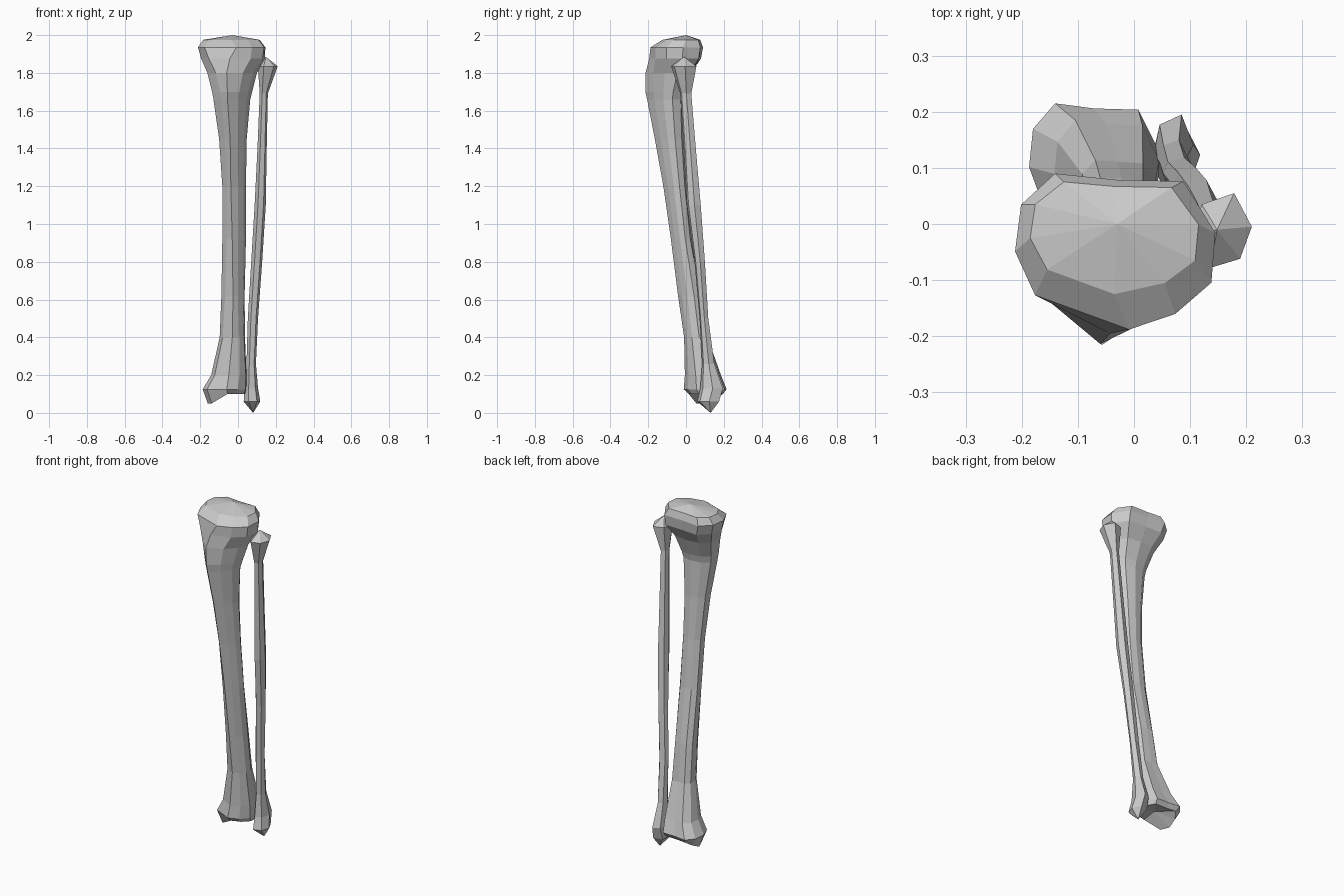
import bpy, bmesh
from mathutils import Vector

# Unit cross-sections, counter-clockwise from the front ridge
ROUND = [(.5, 0), (.8, .1), (.98, .3), (1, .62), (.84, .95),
         (.5, .96), (.2, 1), (.03, .8), (0, .5), (.1, .22)]
TRI = [(.5, 0), (.68, .2), (.9, .45), (1, .7), (.85, .93),
       (.55, 1), (.25, .95), (.04, .78), (0, .5), (.2, .2)]
HEX = [(.3, 0), (.8, .12), (1, .55), (.7, 1), (.15, .85), (0, .4)]


def section(z, x0, x1, y0, y1, ridge=.5, tri=0, shape=None):
    pts = []
    for i in range(len(shape or ROUND)):
        if shape:
            u, v = shape[i]
        else:
            u = ROUND[i][0] * (1 - tri) + TRI[i][0] * tri
            v = ROUND[i][1] * (1 - tri) + TRI[i][1] * tri
            if i == 0:
                u = ridge
        pts.append(Vector((x0 + (x1 - x0) * u, y0 + (y1 - y0) * v, z)))
    return pts


def loft(name, rings, top, bottom):
    """Skin rings listed from top to bottom and close both ends on a point."""
    bm = bmesh.new()
    loops = [[bm.verts.new(p) for p in r] for r in rings]
    n = len(loops[0])
    for a, b in zip(loops, loops[1:]):
        for i in range(n):
            j = (i + 1) % n
            bm.faces.new((a[i], b[i], b[j], a[j]))
    for loop, tip in ((loops[0], top), (loops[-1], bottom)):
        v = bm.verts.new(tip)
        for i in range(n):
            bm.faces.new((loop[i], loop[(i + 1) % n], v))
    bmesh.ops.recalc_face_normals(bm, faces=bm.faces)
    me = bpy.data.meshes.new(name)
    bm.to_mesh(me)
    bm.free()
    ob = bpy.data.objects.new(name, me)
    bpy.context.collection.objects.link(ob)
    return ob


# Shin bone: plateau, front bump, three-sided shaft, flared ankle end
# z, x0, x1, y0, y1, ridge position, triangularity
SHIN = [
    (1.975, -.185, .115, -.125, .075, .5, 0),
    (1.935, -.212, .145, -.188, .09, .57, 0),
    (1.875, -.195, .142, -.195, .082, .45, .2),
    (1.80, -.162, .10, -.214, .035, .39, .7),
    (1.70, -.137, .075, -.215, -.005, .38, 1),
    (1.66, -.130, .065, -.206, -.015, .38, 1),
    (1.45, -.10, .046, -.165, -.012, .4, 1),
    (1.20, -.083, .042, -.12, .002, .36, 1),
    (.92, -.083, .042, -.08, .03, .42, .9),
    (.62, -.088, .035, -.042, .085, .5, .6),
    (.40, -.097, .037, -.01, .115, .5, .2),
    (.20, -.142, .045, -.006, .185, .5, 0),
    (.125, -.187, .045, -.012, .215, .55, 0),
    (.10, -.17, .038, .015, .195, .55, 0),
]
rings = [section(*row) for row in SHIN]
# inner ankle knob hangs below the joint face
for i in (7, 8, 9):
    rings[-1][i].z = .05 if i > 7 else .075
    rings[-1][i].x += .01
loft("shin_bone", rings, (-.03, .0, 2.0), (-.06, .10, .115))

# Raised ridge between the two joint surfaces is the plateau tip above

# Calf bone: pointed head, slim shaft, outer ankle knob
CALF = [
    (1.835, .105, .21, -.078, .055),
    (1.69, .115, .158, -.03, .028),
    (1.40, .103, .152, -.012, .052),
    (1.10, .088, .147, .005, .078),
    (.80, .07, .128, .045, .10),
    (.50, .052, .106, .072, .118),
    (.26, .045, .095, .085, .15),
    (.13, .035, .106, .075, .195),
    (.06, .03, .118, .06, .175),
]
rings = [section(*row, shape=HEX) for row in CALF]
loft("calf_bone", rings, (.148, -.01, 1.885), (.08, .13, 0))
